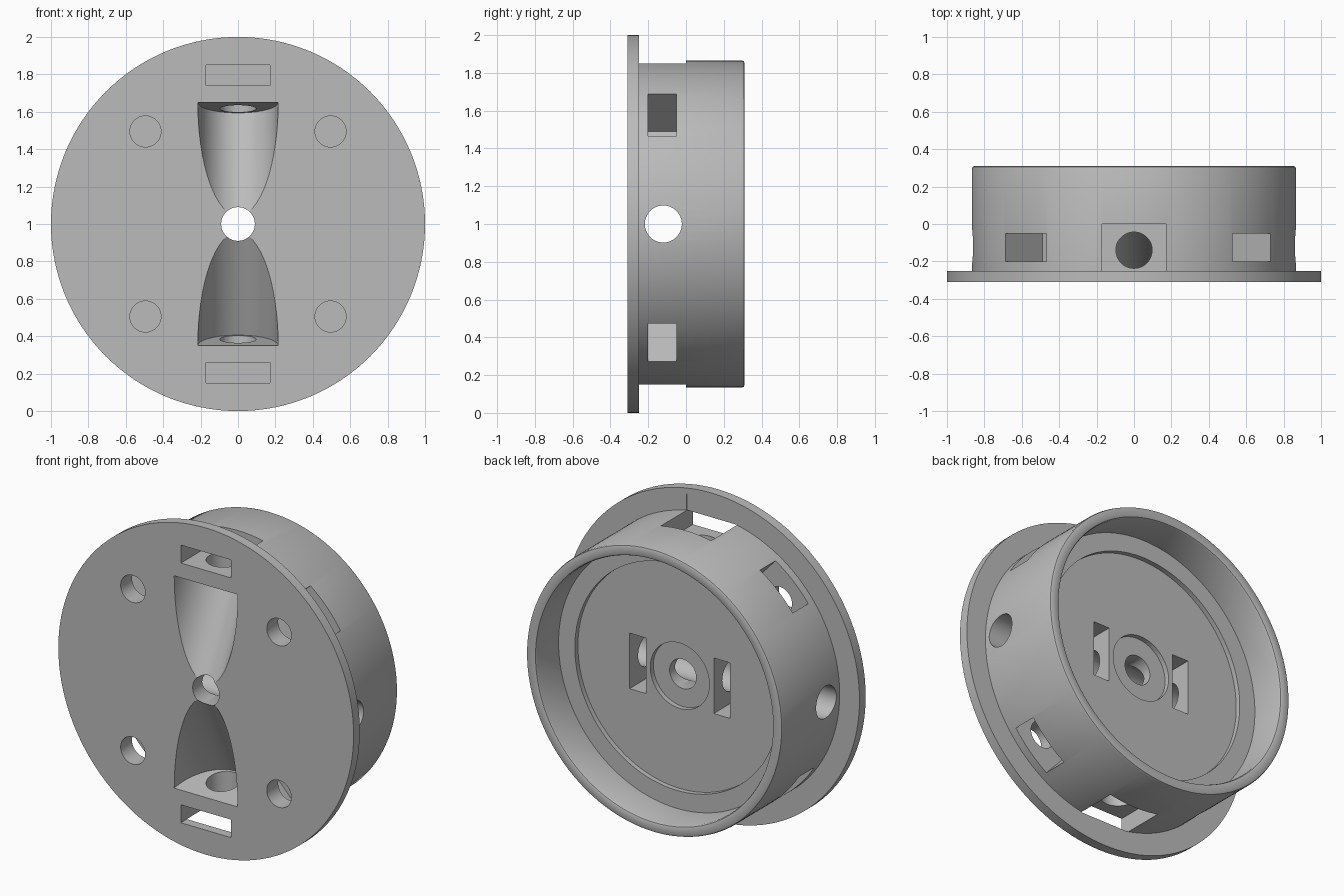
import bpy, bmesh
from math import pi, sin, cos, radians
from mathutils import Matrix, Vector

cube = bpy.data.objects.get("Cube")
if cube:
    bpy.data.objects.remove(cube, do_unlink=True)

SEG = 128
grey = bpy.data.materials.new("plain grey")
grey.use_nodes = True
colour = (0.5, 0.5, 0.5, 1)
grey.diffuse_color = colour
grey.node_tree.nodes["Principled BSDF"].inputs["Base Color"].default_value = colour


def loft(name, rings):
    """Closed solid through a list of point rings."""
    bm = bmesh.new()
    loops = [[bm.verts.new(p) for p in ring] for ring in rings]
    n = len(loops[0])
    for a, b in zip(loops, loops[1:]):
        for i in range(n):
            j = (i + 1) % n
            bm.faces.new((a[i], a[j], b[j], b[i]))
    bm.faces.new(loops[0])
    bm.faces.new(loops[-1])
    bmesh.ops.recalc_face_normals(bm, faces=bm.faces)
    mesh = bpy.data.meshes.new(name)
    bm.to_mesh(mesh)
    bm.free()
    mesh.materials.append(grey)
    ob = bpy.data.objects.new(name, mesh)
    bpy.context.collection.objects.link(ob)
    return ob


def circle(r, y, n=SEG):
    return [(r * cos(2 * pi * i / n), y, r * sin(2 * pi * i / n)) for i in range(n)]


def box(x0, x1, y0, y1, z0, z1):
    return loft("box_cutter", [[(x0, y0, z), (x1, y0, z), (x1, y1, z), (x0, y1, z)]
                               for z in (z0, z1)])


def rod(axis, r, start, end, offset=(0, 0, 0)):
    """Round cutter along an axis."""
    ob = loft("hole_cutter", [circle(r, start, 48), circle(r, end, 48)])
    turn = Vector((0, 1, 0)).rotation_difference(Vector(axis)).to_matrix().to_4x4()
    ob.data.transform(Matrix.Translation(offset) @ turn)
    return ob


def turned(ob, degrees):
    """Turn a cutter about the body axis."""
    ob.data.transform(Matrix.Rotation(radians(degrees), 4, 'Y'))
    return ob


# Turned body: flange, barrel, rounded rim, stepped recess, centre counterbore
profile = [(1, -.31), (1, -.25), (.866, -.25), (.866, .295), (.862, .306), (.852, .31),
           (.815, .31), (.805, .306), (.80, .295), (.80, .09), (.69, .09), (.69, .06),
           (.20, .06), (.20, .03)]
body = loft("flanged_housing", [circle(r, y) for r, y in profile])

# Centre bore and cross bore
cutters = [rod((0, 1, 0), .09, -.5, .5),
           rod((1, 0, 0), .098, -1.2, 1.2, (0, -.12, 0))]


def flared_pocket():
    """Sloping half-round channel that shallows towards the centre."""
    rings = []
    for k in (0, 1.5):
        ring = []
        for i in range(64):
            a = 2 * pi * i / 64
            depth = .28 * sin(a)
            ring.append((.215 * cos(a), -.31 + depth - .28 * k, .65 - .2 * depth - .55 * k))
        rings.append(ring)
    return loft("pocket_cutter", rings)


# Top and bottom: flared pocket, nut slot, bolt hole between them
for angle in (0, 180):
    cutters += [turned(ob, angle) for ob in (
        flared_pocket(),
        box(-.17, .17, -.4, 0, .74, .85),
        box(-.17, .17, -.252, 0, .74, .95),
        rod((0, 0, 1), .097, .595, .8, (0, -.14, 0)))]

# Nut slots in the recess floor, left and right
for side in (-1, 1):
    cutters.append(box(side * .285 - .055, side * .285 + .055, -.26, .2, -.17, .17))

# Four screw holes in the flange, each with a radial nut slot
for i in range(4):
    cutters.append(turned(box(-.15, .15, -.2, -.05, .56, .95), 47.4 + 90 * i))
    cutters.append(turned(rod((0, 1, 0), .083, -.4, -.1, (0, 0, .70)), 45 + 90 * i))

# Cut everything out of the body
for cutter in cutters:
    cutter.hide_render = True
    mod = body.modifiers.new("cut", 'BOOLEAN')
    mod.operation = 'DIFFERENCE'
    mod.solver = 'EXACT'
    mod.object = cutter
graph = bpy.context.evaluated_depsgraph_get()
mesh = bpy.data.meshes.new_from_object(body.evaluated_get(graph))
body.modifiers.clear()
body.data = mesh
for cutter in cutters:
    bpy.data.objects.remove(cutter, do_unlink=True)

# Stand on the ground and smooth the round walls
body.data.transform(Matrix.Translation((0, 0, 1)))
bpy.ops.object.select_all(action='DESELECT')
body.select_set(True)
bpy.context.view_layer.objects.active = body
bpy.ops.object.shade_smooth_by_angle(angle=radians(30))
